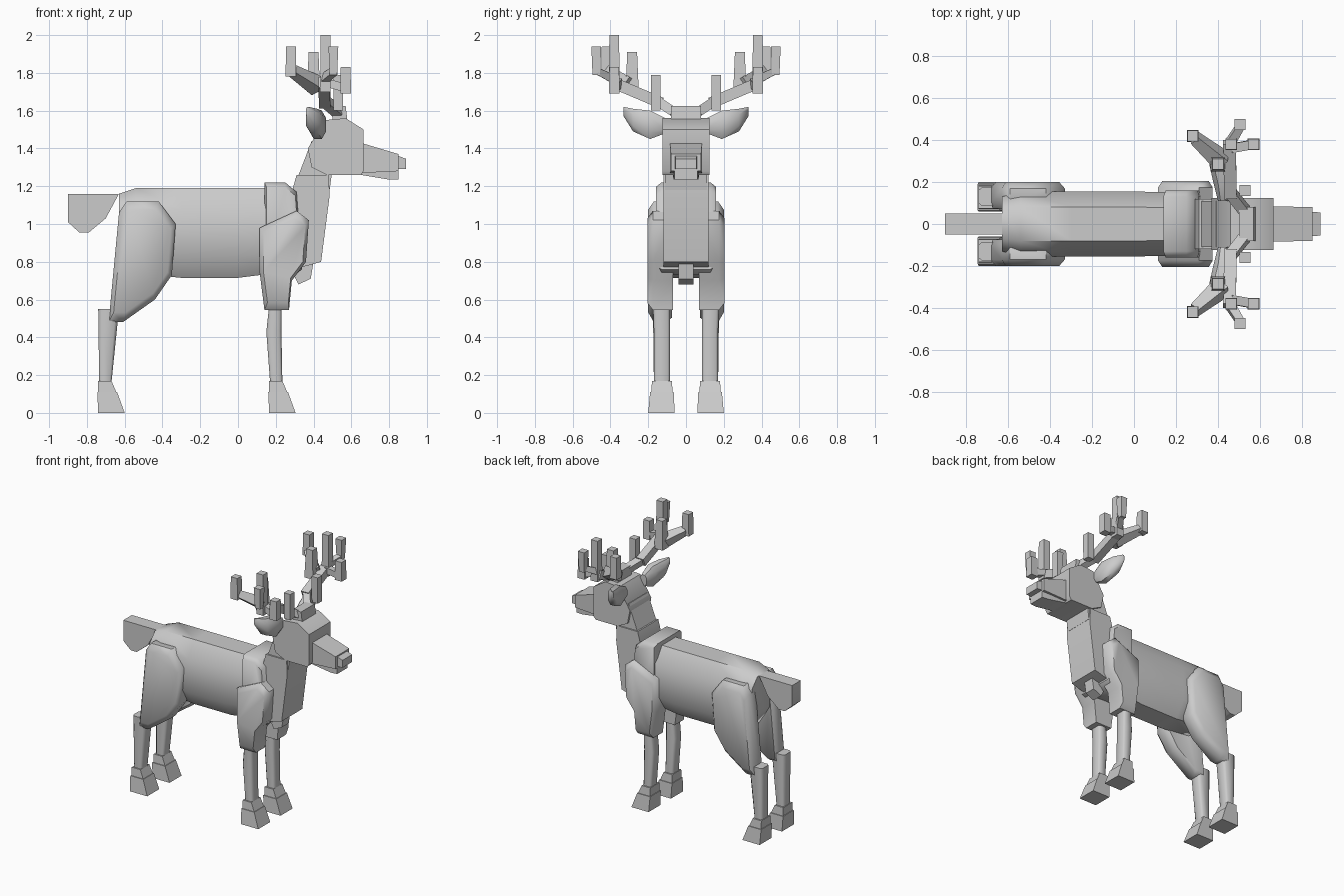
import bpy
import bmesh
from mathutils import Vector

old = bpy.data.objects.get("Cube")
if old:
    bpy.data.objects.remove(old, do_unlink=True)

GREY = (0.6, 0.6, 0.6, 1)
grey = bpy.data.materials.new("plain grey")
grey.use_nodes = True
grey.diffuse_color = GREY
grey.node_tree.nodes["Principled BSDF"].inputs["Base Color"].default_value = GREY


def skin(name, rings, mirror=False):
    """Join matching rings of points into one closed, smooth-shaded part."""
    bm = bmesh.new()
    loops = [[bm.verts.new(p) for p in ring] for ring in rings]
    for a, b in zip(loops, loops[1:]):
        for i in range(len(a)):
            j = (i + 1) % len(a)
            bm.faces.new((a[i], a[j], b[j], b[i]))
    bm.faces.new(loops[0][::-1])
    bm.faces.new(loops[-1])
    bmesh.ops.recalc_face_normals(bm, faces=bm.faces)
    mesh = bpy.data.meshes.new(name)
    bm.to_mesh(mesh)
    bm.free()
    mesh.materials.append(grey)
    ob = bpy.data.objects.new(name, mesh)
    bpy.context.collection.objects.link(ob)
    if mirror:
        mod = ob.modifiers.new("Mirror", 'MIRROR')
        mod.use_axis = (False, True, False)
    bpy.ops.object.select_all(action='DESELECT')
    bpy.context.view_layer.objects.active = ob
    ob.select_set(True)
    bpy.ops.object.shade_smooth_by_angle(angle=0.9)
    return ob


def outline(u0, u1, v0, v1, cut):
    """Rectangle, with cut corners if cut is above zero."""
    if not cut:
        return [(u0, v0), (u1, v0), (u1, v1), (u0, v1)]
    c, d = (u1 - u0) * cut, (v1 - v0) * cut
    return [(u0 + c, v0), (u1 - c, v0), (u1, v0 + d), (u1, v1 - d),
            (u1 - c, v1), (u0 + c, v1), (u0, v1 - d), (u0, v0 + d)]


def along_x(name, sections, cut=0, mirror=False):
    """Sections: x, y low, y high, z low, z high."""
    skin(name, [[(x, y, z) for y, z in outline(*s, cut)] for x, *s in sections], mirror)


def along_z(name, sections, cut=0, mirror=False):
    """Sections: z, x low, x high, y low, y high."""
    skin(name, [[(x, y, z) for x, y in outline(*s, cut)] for z, *s in sections], mirror)


def slab(name, profile, layers, mirror=False):
    """Side profile carried through layers of (y, scale)."""
    cx = sum(p[0] for p in profile) / len(profile)
    cz = sum(p[1] for p in profile) / len(profile)
    skin(name, [[(cx + (x - cx) * s, y, cz + (z - cz) * s) for x, z in profile]
                for y, s in layers], mirror)


def bar(name, p, q, r, s):
    """Mirrored square bar from p to q, half width r to s."""
    p, q = Vector(p), Vector(q)
    d = (q - p).normalized()
    u = Vector((1, 0, 0)) if abs(d.x) < 0.8 else Vector((0, 1, 0))
    u = (u - d * u.dot(d)).normalized()
    v = d.cross(u)
    skin(name, [[c + u * a * w + v * b * w for a, b in ((-1, -1), (1, -1), (1, 1), (-1, 1))]
                for c, w in ((p, r), (q, s))], True)


# Trunk
along_x("body", [(-0.63, -0.13, 0.13, 0.88, 1.16), (-0.54, -0.155, 0.155, 0.74, 1.19),
                 (-0.3, -0.155, 0.155, 0.715, 1.19), (0.0, -0.155, 0.155, 0.715, 1.19),
                 (0.2, -0.15, 0.15, 0.74, 1.19)], cut=0.24)
slab("shoulders", [(0.14, 0.74), (0.14, 1.22), (0.25, 1.22), (0.31, 1.17), (0.34, 0.76), (0.3, 0.73)],
     [(-0.16, 0.9), (-0.13, 1), (0.13, 1), (0.16, 0.9)])
slab("chest", [(0.29, 0.76), (0.28, 1.15), (0.31, 1.26), (0.48, 1.26), (0.485, 1.15), (0.44, 0.8),
               (0.37, 0.78)], [(-0.12, 1), (0.12, 1)])
slab("breast_tuft", [(0.3, 0.72), (0.36, 0.8), (0.4, 0.8), (0.385, 0.71), (0.32, 0.68)],
     [(-0.04, 1), (0.04, 1)])
slab("tail", [(-0.9, 1.16), (-0.63, 1.16), (-0.7, 1.03), (-0.79, 0.955), (-0.84, 0.955), (-0.9, 1.01)],
     [(-0.05, 1), (0.05, 1)])

# Neck and head
slab("neck", [(0.29, 1.18), (0.39, 1.44), (0.52, 1.44), (0.485, 1.18)],
     [(-0.11, 1), (0.11, 1)])
slab("head", [(0.37, 1.4), (0.46, 1.55), (0.57, 1.56), (0.665, 1.5), (0.665, 1.28), (0.65, 1.26),
              (0.47, 1.26), (0.39, 1.3)], [(-0.125, 1), (0.125, 1)])
along_x("muzzle", [(0.65, -0.085, 0.085, 1.27, 1.43), (0.85, -0.08, 0.08, 1.28, 1.37)])
along_x("nose", [(0.81, -0.06, 0.06, 1.29, 1.375), (0.89, -0.055, 0.055, 1.29, 1.345)])
along_x("lower_jaw", [(0.65, -0.07, 0.07, 1.26, 1.31), (0.8, -0.065, 0.065, 1.235, 1.3),
                      (0.85, -0.06, 0.06, 1.235, 1.29)])
along_z("antler_base", [(1.54, 0.5, 0.58, -0.08, 0.08), (1.625, 0.5, 0.57, -0.08, 0.08)])
skin("ear", [[(x, y, z) for x, z in outline(x0, x1, z0, z1, 0.25)]
             for y, x0, x1, z0, z1 in ((0.11, 0.4, 0.45, 1.48, 1.56), (0.19, 0.38, 0.465, 1.45, 1.6),
                                       (0.28, 0.36, 0.44, 1.49, 1.61), (0.33, 0.36, 0.38, 1.57, 1.62))],
     True)

# Legs
slab("hind_thigh", [(-0.63, 1.06), (-0.59, 1.12), (-0.42, 1.12), (-0.33, 1.0), (-0.35, 0.73),
                    (-0.44, 0.6), (-0.61, 0.48), (-0.685, 0.48)],
     [(0.075, 0.93), (0.1, 1), (0.17, 1), (0.2, 0.85)], True)
slab("front_upper_leg", [(0.115, 0.98), (0.31, 1.07), (0.375, 1.02), (0.36, 0.8), (0.285, 0.7),
                         (0.27, 0.545), (0.14, 0.545), (0.115, 0.74)],
     [(0.07, 1), (0.175, 1), (0.205, 0.85)], True)
along_z("hind_lower_leg", [(0.16, -0.735, -0.67, 0.085, 0.17), (0.55, -0.74, -0.63, 0.085, 0.175)],
        0.15, True)
along_z("front_lower_leg", [(0.16, 0.17, 0.235, 0.085, 0.17), (0.43, 0.15, 0.23, 0.085, 0.17),
                            (0.57, 0.165, 0.23, 0.085, 0.175)], 0.15, True)
for leg, x in (("hind", -0.74), ("front", 0.165)):
    along_z(leg + "_fetlock", [(0.1, x, x + 0.1, 0.07, 0.185), (0.17, x, x + 0.07, 0.075, 0.18)],
            mirror=True)
    along_z(leg + "_hoof", [(0, x, x + 0.14, 0.06, 0.2), (0.11, x - 0.005, x + 0.1, 0.065, 0.19)],
            mirror=True)

# Antlers
bar("antler_root", (0.53, 0.06, 1.59), (0.46, 0.15, 1.65), 0.025, 0.025)
bar("antler_beam", (0.46, 0.13, 1.64), (0.455, 0.39, 1.75), 0.03, 0.03)
bar("antler_back_link", (0.42, 0.3, 1.73), (0.29, 0.41, 1.81), 0.04, 0.025)
bar("antler_front_link", (0.46, 0.36, 1.75), (0.57, 0.38, 1.72), 0.022, 0.022)
bar("antler_outer_link", (0.46, 0.39, 1.77), (0.51, 0.47, 1.81), 0.022, 0.018)
for tine, x, y, low, high, r in (("brow", 0.53, 0.16, 1.6, 1.79, 0.025),
                                 ("inner", 0.4, 0.285, 1.7, 1.91, 0.035),
                                 ("main", 0.463, 0.38, 1.7, 2.0, 0.028),
                                 ("front", 0.57, 0.38, 1.69, 1.83, 0.028),
                                 ("back", 0.28, 0.42, 1.78, 1.94, 0.028),
                                 ("outer", 0.505, 0.475, 1.79, 1.94, 0.02)):
    bar(tine + "_tine", (x, y, low), (x, y, high), r, 0.026)
